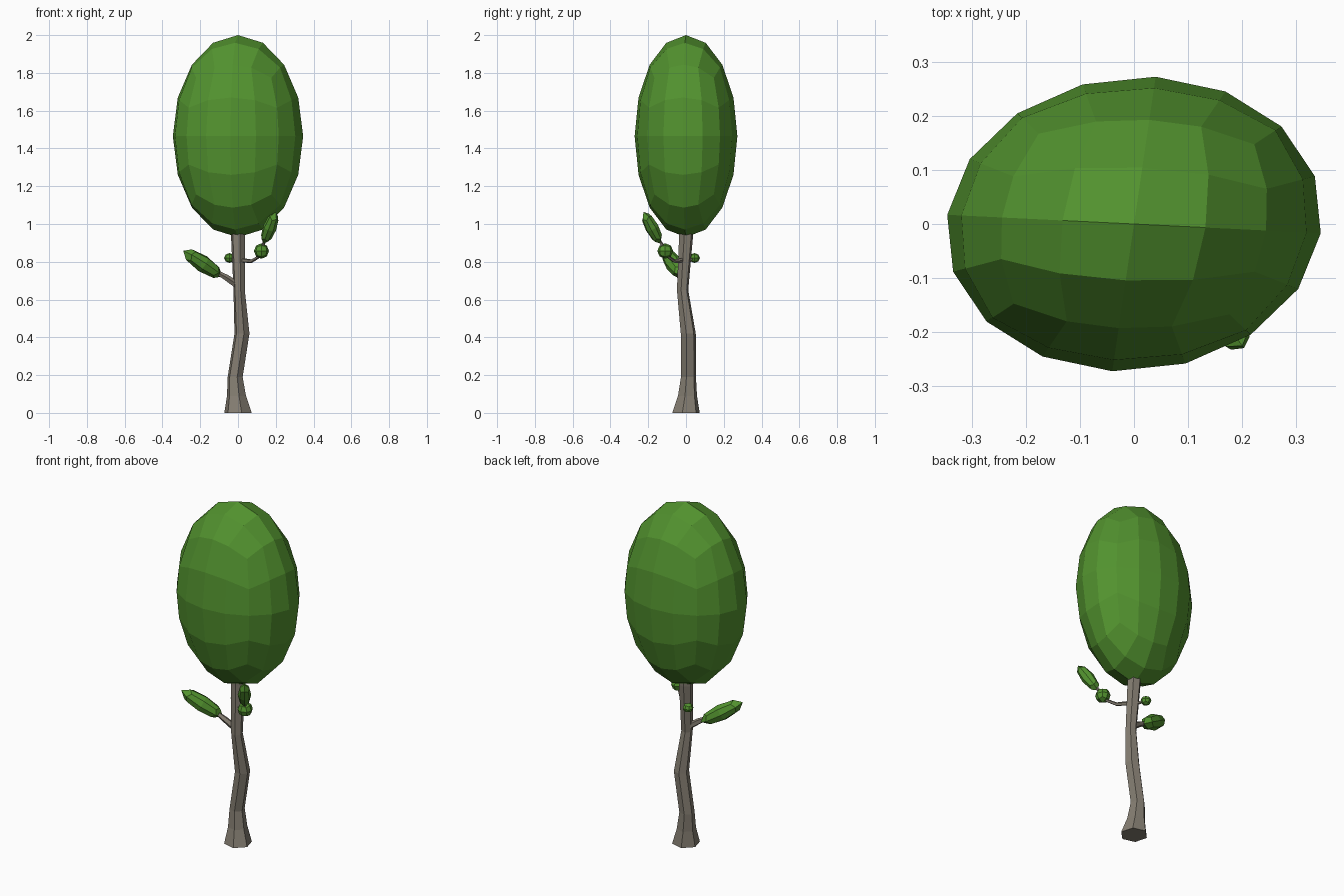
import bpy, bmesh, math
from mathutils import Vector, Matrix

if "Cube" in bpy.data.objects:
    bpy.data.objects.remove(bpy.data.objects["Cube"])


def material(name, rgb):
    m = bpy.data.materials.new(name)
    m.diffuse_color = (*rgb, 1)
    m.use_nodes = True
    m.node_tree.nodes["Principled BSDF"].inputs["Base Color"].default_value = m.diffuse_color
    return m


leaf_green = material("leaf green", (0.085, 0.29, 0.028))
bark = material("bark grey brown", (0.23, 0.205, 0.165))


def finish(name, bm, mat):
    bmesh.ops.recalc_face_normals(bm, faces=bm.faces[:])
    me = bpy.data.meshes.new(name)
    bm.to_mesh(me)
    bm.free()
    me.materials.append(mat)
    ob = bpy.data.objects.new(name, me)
    bpy.context.collection.objects.link(ob)
    return ob


def quad_sphere(name, cuts, centre, ax, ay, az):
    """Cube subdivided into an even sphere, then stretched along three axes."""
    bm = bmesh.new()
    bmesh.ops.create_cube(bm, size=2)
    bmesh.ops.subdivide_edges(bm, edges=bm.edges[:], cuts=cuts, use_grid_fill=True)
    for v in bm.verts:
        d = Vector([math.tan(c * math.pi / 4) for c in v.co]).normalized()
        v.co = Vector(centre) + Vector(ax) * d.x + Vector(ay) * d.y + Vector(az) * d.z
    return finish(name, bm, leaf_green)


def leaf(name, centre, half_axis, width):
    """Small leaf clump stretched along its half axis."""
    a = Vector(half_axis)
    side = a.cross(Vector((0, 0, 1))).normalized()
    up = side.cross(a).normalized()
    quad_sphere(name, 1, centre, side * width, up * width, a)


def tube(name, rings, sides, phase, level=False):
    """Closed tube through (x, y, z, radius) rings; level keeps rings horizontal."""
    bm = bmesh.new()
    pts = [Vector(r[:3]) for r in rings]
    loops = []
    for i, p in enumerate(pts):
        d = pts[min(i + 1, len(pts) - 1)] - pts[max(i - 1, 0)]
        rot = Matrix.Identity(3) if level else d.to_track_quat('Z', 'Y').to_matrix()
        loop = []
        for k in range(sides):
            t = phase + 2 * math.pi * k / sides
            loop.append(bm.verts.new(p + rot @ Vector((math.cos(t), math.sin(t), 0)) * rings[i][3]))
        loops.append(loop)
    for a, b in zip(loops, loops[1:]):
        for k in range(sides):
            n = (k + 1) % sides
            bm.faces.new((a[k], a[n], b[n], b[k]))
    bm.faces.new(loops[0])
    bm.faces.new(loops[-1])
    return finish(name, bm, bark)


# Crown: slightly skewed tall ellipsoid
quad_sphere("crown", 3, (0, 0, 1.465), (0.345, -0.017, 0), (0.04, 0.272, 0), (0, 0, 0.535))

# Crooked six-sided trunk with flared foot
tube("trunk", [(0, 0, 0, 0.075), (-0.008, 0.008, 0.09, 0.052),
               (-0.015, 0.013, 0.19, 0.041), (0.021, 0.012, 0.42, 0.041),
               (0.006, -0.018, 0.65, 0.031), (0, 0, 0.93, 0.038),
               (0, 0, 1.05, 0.036)], 6, math.radians(45), level=True)

# Side branches
tube("left_branch", [(0.005, -0.015, 0.67, 0.02), (-0.06, -0.03, 0.715, 0.017),
                     (-0.13, -0.04, 0.755, 0.01)], 5, 0)
tube("right_branch", [(0.0, 0.0, 0.81, 0.014), (0.07, -0.06, 0.803, 0.01),
                      (0.115, -0.1, 0.83, 0.008)], 5, 0)
tube("upper_twig", [(0.125, -0.11, 0.86, 0.01), (0.147, -0.15, 0.93, 0.007)], 5, 0)
tube("back_twig", [(0, 0, 0.8, 0.01), (-0.04, 0.042, 0.82, 0.007)], 5, 0)

# Leaf clumps on the branches
leaf("left_leaf", (-0.187, -0.065, 0.79), (-0.103, -0.047, 0.068), 0.046)
leaf("right_upper_leaf", (0.168, -0.18, 0.98), (0.032, -0.045, 0.084), 0.036)
quad_sphere("right_lower_leaf", 1, (0.124, -0.11, 0.857), (0.04, 0, 0), (0, 0.042, 0), (0, 0, 0.041))
quad_sphere("back_leaf", 1, (-0.045, 0.045, 0.82), (0.029, 0, 0), (0, 0.029, 0), (0, 0, 0.026))
